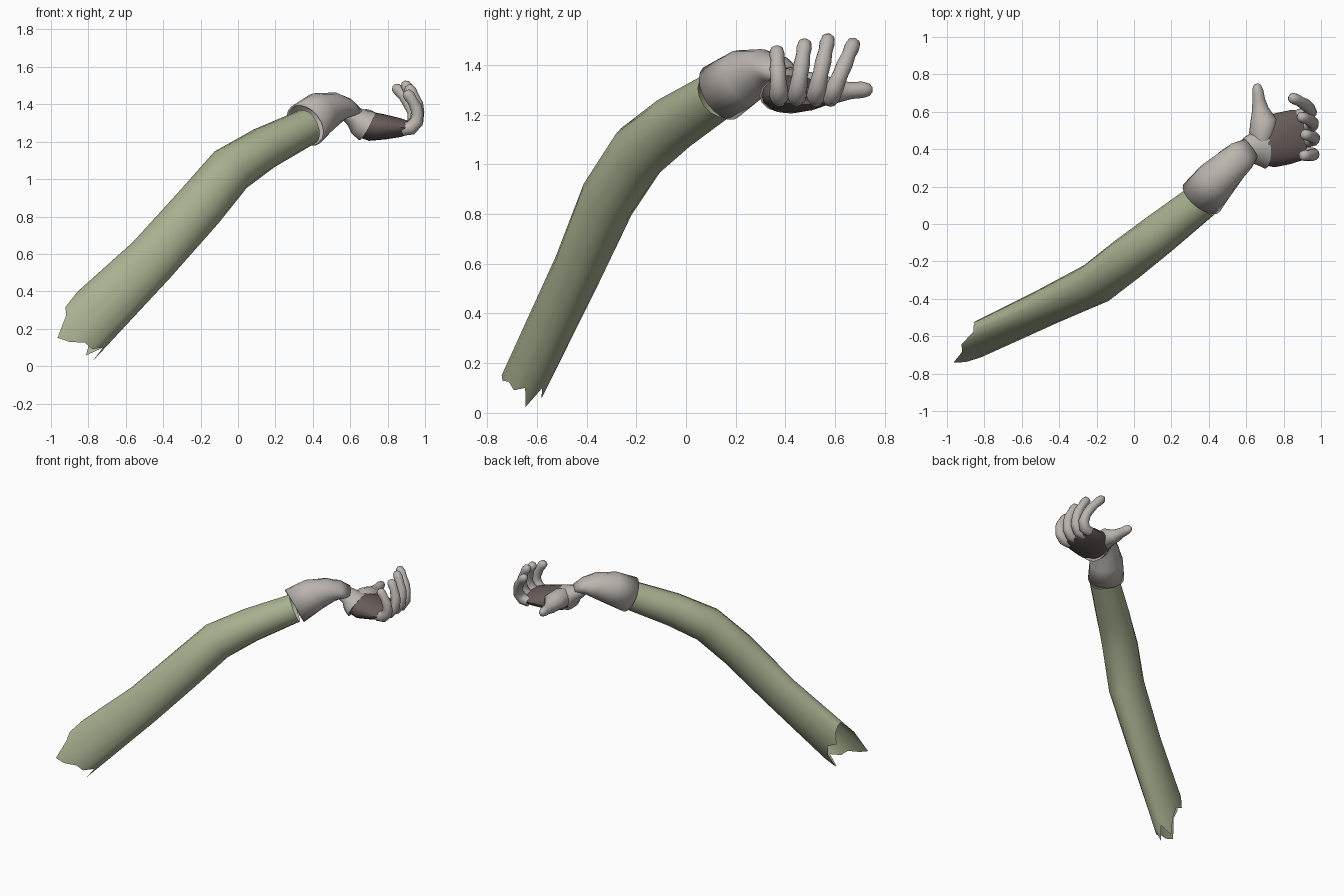
import bpy, bmesh, math
from mathutils import Vector

cube = bpy.data.objects.get("Cube")
if cube:
    bpy.data.objects.remove(cube)


def material(name, rgb):
    m = bpy.data.materials.new(name)
    m.use_nodes = True
    m.diffuse_color = (*rgb, 1)
    m.node_tree.nodes["Principled BSDF"].inputs["Base Color"].default_value = (*rgb, 1)
    return m


GREEN = material("sleeve green", (0.39, 0.44, 0.28))
GREY = material("glove grey", (0.50, 0.46, 0.43))
DARK = material("palm dark brown", (0.135, 0.105, 0.10))


def loft(name, sections, sides, mat, ref=(0, 1, 0), caps=True, torn=None, thick=0):
    """Skin elliptical rings: each section is (x, y, z, half height, half width)."""
    bm = bmesh.new()
    points = [Vector(s[:3]) for s in sections]
    rings = []
    for i, s in enumerate(sections):
        t = (points[min(i + 1, len(points) - 1)] - points[max(i - 1, 0)]).normalized()
        u = t.cross(Vector(ref)).normalized()
        v = t.cross(u)
        ring = []
        for k in range(sides):
            a = math.tau * k / sides
            p = points[i] + u * math.cos(a) * s[3] + v * math.sin(a) * s[4]
            if torn and i == 0:
                p -= t * torn[k]
            ring.append(bm.verts.new(p))
        rings.append(ring)
    for r, q in zip(rings, rings[1:]):
        for k in range(sides):
            j = (k + 1) % sides
            bm.faces.new((r[k], r[j], q[j], q[k]))
    if caps:
        bm.faces.new(rings[0][::-1])
        bm.faces.new(rings[-1])
    bmesh.ops.recalc_face_normals(bm, faces=bm.faces)
    mesh = bpy.data.meshes.new(name)
    bm.to_mesh(mesh)
    bm.free()
    mesh.materials.append(mat)
    obj = bpy.data.objects.new(name, mesh)
    bpy.context.collection.objects.link(obj)
    if thick:
        mod = obj.modifiers.new("thickness", "SOLIDIFY")
        mod.thickness = thick
    bpy.ops.object.select_all(action="DESELECT")
    obj.select_set(True)
    bpy.context.view_layer.objects.active = obj
    bpy.ops.object.shade_smooth_by_angle(angle=math.radians(50))
    return obj


# Sleeve with a torn shoulder end
loft("sleeve", [
    (-.745, -.575, .285, .16, .085),
    (-.46, -.44, .57, .138, .097),
    (-.2, -.315, .86, .135, .112),
    (-.04, -.19, 1.05, .13, .115),
    (.14, -.05, 1.165, .115, .112),
    (.37, .13, 1.28, .098, .1),
], 16, GREEN, caps=False,
    torn=[0, .12, .16, .29, .26, .2, .19, .13, .22, .11, .2, .1, .05, .08, .02, 0])

# Flared cuff that narrows to the wrist
loft("cuff", [
    (.362, .14, 1.29, .125, .122),
    (.44, .235, 1.352, .115, .112),
    (.52, .315, 1.38, .085, .095),
    (.575, .365, 1.382, .055, .085),
    (.625, .405, 1.365, .03, .06),
], 20, GREY, caps=False, thick=.01)

# Wrist and rim of the glove
loft("wrist", [
    (.57, .375, 1.355, .035, .05),
    (.615, .4, 1.335, .055, .07),
    (.65, .405, 1.305, .075, .09),
    (.69, .41, 1.283, .086, .115),
], 16, GREY)

# Palm
loft("palm", [
    (.655, .41, 1.295, .07, .095),
    (.71, .425, 1.282, .078, .128),
    (.79, .455, 1.278, .066, .142),
    (.87, .475, 1.275, .05, .138),
    (.915, .48, 1.275, .035, .125),
], 16, DARK)

# Thumb and its base
loft("thumb", [
    (.68, .42, 1.305, .055, .04),
    (.685, .48, 1.305, .07, .07),
    (.695, .55, 1.3, .062, .073),
    (.675, .61, 1.292, .045, .046),
    (.667, .665, 1.297, .034, .034),
    (.662, .71, 1.3, .033, .03),
    (.658, .738, 1.3, .025, .022),
    (.657, .75, 1.3, .01, .01),
], 12, GREY, ref=(1, 0, 0))

# Four curled fingers: name, base y, tip y, tip height, inward shift of the tip
FINGERS = [
    ("little", .375, .365, 1.47, .01),
    ("ring", .445, .48, 1.5, .0),
    ("middle", .52, .575, 1.52, .02),
    ("index", .58, .68, 1.5, .07),
]
# Steps along a finger: x, share of height, radius
STEPS = [
    (.875, .0, .034), (.925, .04, .038), (.957, .2, .036), (.965, .4, .031),
    (.957, .58, .033), (.94, .75, .028), (.925, .87, .031),
    (.91, .96, .026), (.904, 1, .012),
]
for name, y0, y1, top, shift in FINGERS:
    loft(name + "_finger", [
        (x - shift * f, y0 + (y1 - y0) * f, 1.265 + (top - 1.265) * f, r, r)
        for x, f, r in STEPS
    ], 12, GREY)
